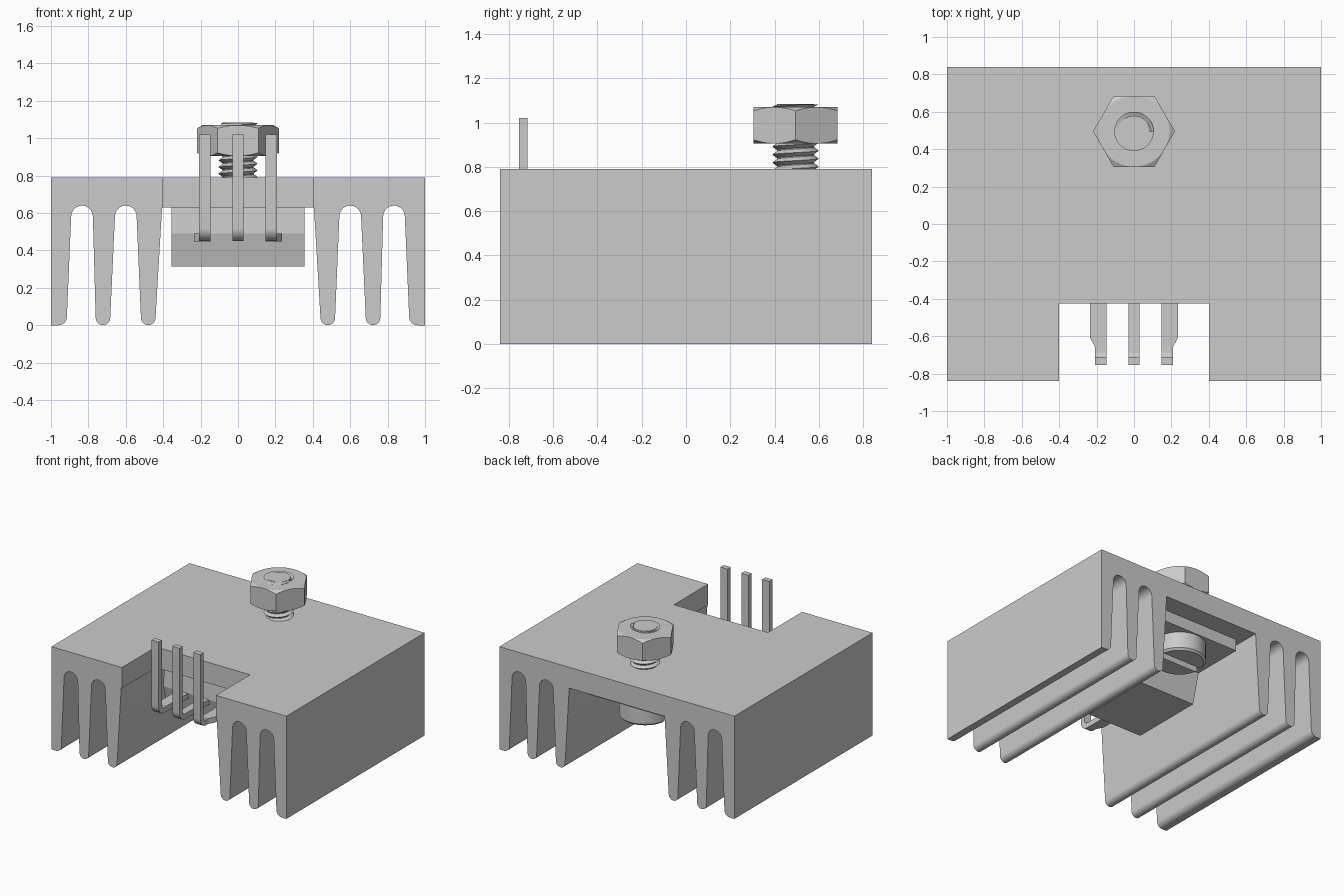
import bpy, bmesh
from math import pi, sin, cos, tau

if "Cube" in bpy.data.objects:
    bpy.data.objects.remove(bpy.data.objects["Cube"], do_unlink=True)

grey = bpy.data.materials.new("plain_grey")
grey.use_nodes = True
grey.diffuse_color = (0.6, 0.6, 0.6, 1)
grey.node_tree.nodes["Principled BSDF"].inputs["Base Color"].default_value = (0.6, 0.6, 0.6, 1)

PLATE_TOP, PLATE_BOTTOM = 0.79, 0.63
TAB_BOTTOM = 0.54
SCREW_Y = 0.495


def finish(name, bm):
    bmesh.ops.recalc_face_normals(bm, faces=bm.faces)
    mesh = bpy.data.meshes.new(name)
    bm.to_mesh(mesh)
    bm.free()
    mesh.materials.append(grey)
    ob = bpy.data.objects.new(name, mesh)
    bpy.context.collection.objects.link(ob)
    return ob


def prism(name, points, axis, lo, hi):
    """Extrude a 2D outline along an axis; the outline uses the other two axes in order."""
    bm = bmesh.new()
    verts = []
    for p in points:
        co = list(p)
        co.insert("xyz".index(axis), lo)
        verts.append(bm.verts.new(co))
    face = bm.faces.new(verts)
    new = bmesh.ops.extrude_face_region(bm, geom=[face])["geom"]
    shift = [hi - lo if a == axis else 0 for a in "xyz"]
    bmesh.ops.translate(bm, vec=shift, verts=[g for g in new if isinstance(g, bmesh.types.BMVert)])
    return finish(name, bm)


def box(name, x0, x1, y0, y1, z0, z1):
    return prism(name, [(x0, y0), (x1, y0), (x1, y1), (x0, y1)], "z", z0, z1)


def lathe(name, profile, sides=48):
    """Closed solid turned around the screw axis from (radius, z) pairs."""
    bm = bmesh.new()
    rings = [[bm.verts.new((r * cos(tau * i / sides), SCREW_Y + r * sin(tau * i / sides), z))
              for i in range(sides)] for r, z in profile]
    for a, b in zip(rings, rings[1:]):
        for i in range(sides):
            j = (i + 1) % sides
            bm.faces.new((a[i], a[j], b[j], b[i]))
    bm.faces.new(rings[0])
    bm.faces.new(rings[-1])
    return finish(name, bm)


def boolean(ob, cutter, operation):
    mod = ob.modifiers.new("cut", "BOOLEAN")
    mod.operation, mod.object, mod.solver = operation, cutter, "EXACT"
    bpy.context.view_layer.objects.active = ob
    bpy.ops.object.modifier_apply(modifier="cut")
    bpy.data.objects.remove(cutter, do_unlink=True)


def smooth(ob, angle=pi / 6):
    bpy.ops.object.select_all(action="DESELECT")
    ob.select_set(True)
    bpy.context.view_layer.objects.active = ob
    bpy.ops.object.shade_smooth_by_angle(angle=angle)


def arc(cx, cz, r, start, end, steps=12):
    return [(cx + r * cos(start + (end - start) * i / steps),
             cz + r * sin(start + (end - start) * i / steps)) for i in range(steps + 1)]


# Finned heat sink: half outline from the inner ceiling to the outer wall, then mirrored
half = [(0.406, PLATE_BOTTOM)]
for fin_x, slot_x in ((0.48, 0.6), (0.722, 0.834)):
    half += arc(fin_x, 0.04, 0.039, pi, tau)
    half += arc(slot_x, 0.582, 0.058, pi, 0)
half += arc(0.96, 0.045, 0.045, pi, 1.5 * pi, 6)
half += [(1, 0), (1, PLATE_TOP)]
sink = prism("heat_sink", half + [(-x, z) for x, z in reversed(half)], "y", -0.84, 0.84)
boolean(sink, box("notch_cutter", -0.4, 0.4, -1, -0.425, 0.5, 1), "DIFFERENCE")
smooth(sink)

# Power package: moulded body with drafted ends, and mounting tab
prism("package_body", [(-0.39, PLATE_BOTTOM), (-0.4, 0.49), (-0.356, 0.315), (0.22, 0.315),
                       (0.28, TAB_BOTTOM), (0.28, PLATE_BOTTOM)], "x", -0.355, 0.355)
box("package_tab", -0.355, 0.355, 0.28, 0.69, TAB_BOTTOM, PLATE_BOTTOM)

# Three leads bent upwards; outer two have widened shoulders
lead = [(-0.38, 0.45)] + arc(-0.685, 0.52, 0.07, 1.5 * pi, pi, 8) + [(-0.755, 1.02), (-0.715, 1.02)]
lead += arc(-0.685, 0.52, 0.03, pi, 1.5 * pi, 8) + [(-0.38, 0.49)]
for label, x in (("right", -0.178), ("middle", 0), ("left", 0.178)):
    smooth(prism(label + "_lead", lead, "x", x - 0.03, x + 0.03))
    if x:
        s = 1 if x > 0 else -1
        shoulder = [(0.148, -0.38), (0.234, -0.38), (0.234, -0.61), (0.207, -0.66), (0.148, -0.66)]
        prism(label + "_lead_shoulder", [(s * px, py) for px, py in shoulder], "z", 0.449, 0.491)

# Slotted screw head under the tab
head = lathe("screw_head", [(0.17, 0.4), (0.185, 0.415), (0.185, TAB_BOTTOM)])
boolean(head, box("slot_cutter", -0.3, 0.3, SCREW_Y - 0.028, SCREW_Y + 0.028, 0.3, 0.46), "DIFFERENCE")
smooth(head)

# Screw core and helical thread
smooth(lathe("screw_core", [(0.084, TAB_BOTTOM - 0.02), (0.084, 1.084)]))
pitch, seg, z0, z1 = 0.036, 32, TAB_BOTTOM, 1.082
bm = bmesh.new()
root, crest = [], []
for i in range(int((z1 - z0) / pitch * seg) + seg):
    a = tau * i / seg
    z = z0 + pitch * (i / seg - 0.5)
    for row, r, dz in ((root, 0.081, 0), (crest, 0.105, pitch / 2)):
        row.append(bm.verts.new((r * cos(a), SCREW_Y + r * sin(a), min(max(z + dz, z0), z1))))
for i in range(len(root) - 1):
    bm.faces.new((root[i], root[i + 1], crest[i + 1], crest[i]))
    if i + 1 + seg < len(root):
        bm.faces.new((crest[i], crest[i + 1], root[i + 1 + seg], root[i + seg]))
smooth(finish("screw_thread", bm))

# Hex nut with chamfered corners
nut = prism("hex_nut", [(0.219 * cos(k * pi / 3), SCREW_Y + 0.219 * sin(k * pi / 3)) for k in range(6)],
            "z", 0.905, 1.07)
boolean(nut, lathe("chamfer_cutter", [(0.187, 0.904), (0.225, 0.926), (0.225, 1.049), (0.187, 1.071)], 96),
        "INTERSECT")
smooth(nut, pi / 9)
